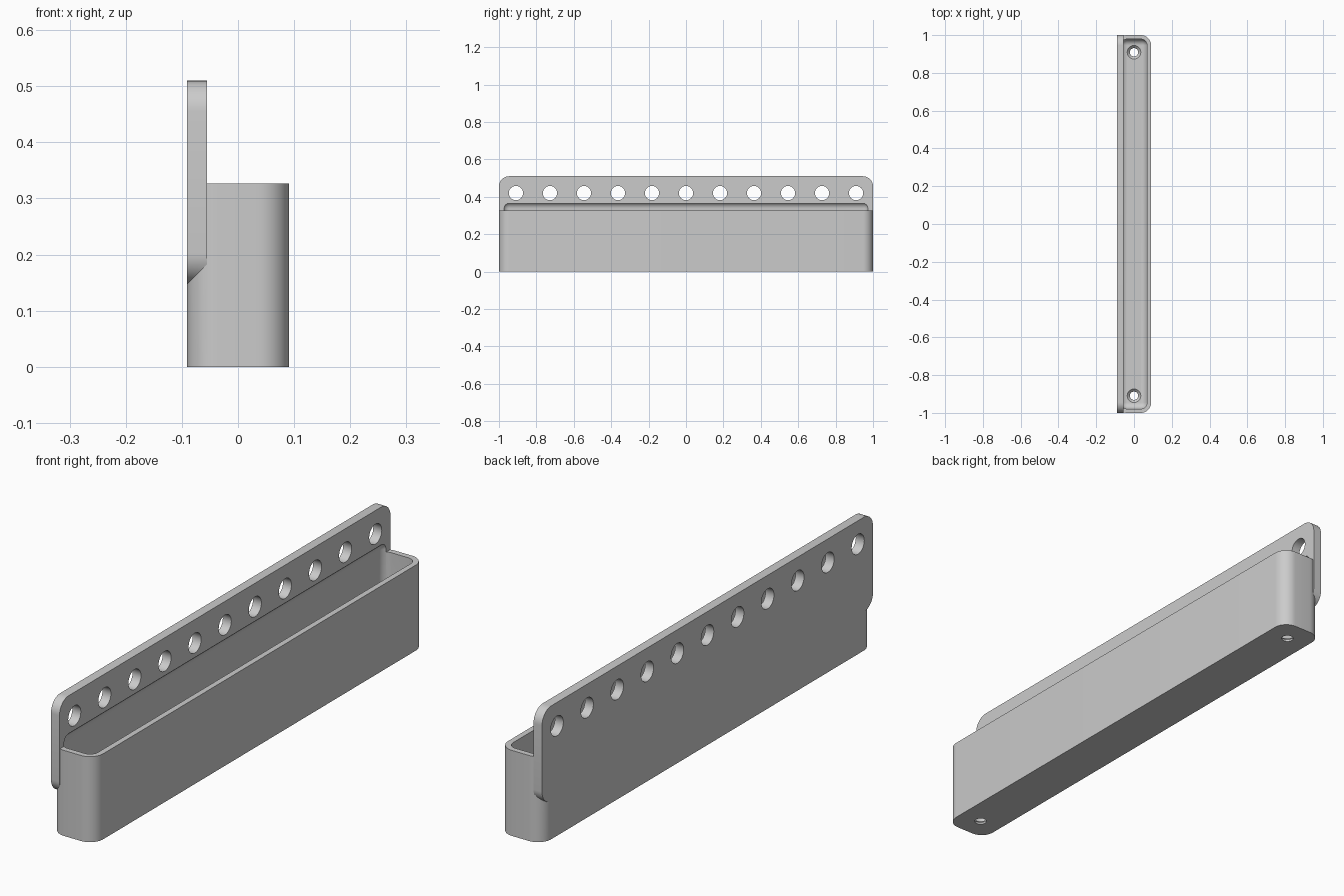
import bpy, bmesh
from math import radians
from mathutils import Matrix, Vector

if "Cube" in bpy.data.objects:
    bpy.data.objects.remove(bpy.data.objects["Cube"])

HALF_W = 0.091    # half depth across x
WALL = 0.0215
PLATE = 0.036     # back plate thickness
RADIUS = 0.055
PITCH = 2 / 11    # hole spacing

grey = bpy.data.materials.new("light grey")
grey.use_nodes = True
grey.diffuse_color = (0.6, 0.6, 0.6, 1)
grey.node_tree.nodes["Principled BSDF"].inputs["Base Color"].default_value = (0.6, 0.6, 0.6, 1)


def finish(name, bm):
    mesh = bpy.data.meshes.new(name)
    bm.to_mesh(mesh)
    bm.free()
    mesh.materials.append(grey)
    obj = bpy.data.objects.new(name, mesh)
    bpy.context.collection.objects.link(obj)
    return obj


def rounded_box(name, low, high, radius, axis=None):
    """Box with edges along one axis rounded, or all edges when axis is None."""
    low, high = Vector(low), Vector(high)
    bm = bmesh.new()
    bmesh.ops.create_cube(bm, size=1, matrix=Matrix.Translation((low + high) / 2)
                          @ Matrix.Diagonal((*(high - low), 1)))
    edges = [e for e in bm.edges if axis is None
             or abs((e.verts[0].co - e.verts[1].co)[axis]) > 1e-4]
    bmesh.ops.bevel(bm, geom=edges, offset=radius, segments=10, profile=0.5, affect='EDGES')
    return finish(name, bm)


def cone(bm, r1, r2, depth, matrix):
    bmesh.ops.create_cone(bm, cap_ends=True, segments=40, radius1=r1, radius2=r2,
                          depth=depth, matrix=matrix)


def combine(target, other, operation):
    mod = target.modifiers.new(operation.title(), 'BOOLEAN')
    mod.operation, mod.object, mod.solver = operation, other, 'EXACT'
    bpy.context.view_layer.objects.active = target
    bpy.ops.object.modifier_apply(modifier=mod.name)
    bpy.data.objects.remove(other)


# Bin body and mounting plate with rounded corners
bin_body = rounded_box("wall_bin", (-HALF_W, -1, 0), (HALF_W, 1, 0.327), RADIUS, 2)
plate = rounded_box("back_plate", (-HALF_W, -1, 0.147), (PLATE - HALF_W, 1, 0.51), RADIUS, 0)
combine(bin_body, plate, 'UNION')

# Rounded cavity, which also scoops into the plate
inner = HALF_W - WALL
cavity = rounded_box("cavity", (-inner, WALL - 1, WALL), (inner, 1 - WALL, 0.371), RADIUS - WALL)
combine(bin_body, cavity, 'DIFFERENCE')

# Row of mounting holes through the plate
bm = bmesh.new()
for i in range(-5, 6):
    cone(bm, 0.038, 0.038, 0.1, Matrix.Translation((PLATE / 2 - HALF_W, i * PITCH, 0.42))
         @ Matrix.Rotation(radians(90), 4, 'Y'))
combine(bin_body, finish("plate_holes", bm), 'DIFFERENCE')

# Countersunk screw holes in the floor
for y in (-5 * PITCH, 5 * PITCH):
    bm = bmesh.new()
    cone(bm, 0.022, 0.022, 0.1, Matrix.Translation((0, y, 0)))
    combine(bin_body, finish("screw_hole", bm), 'DIFFERENCE')
    bm = bmesh.new()
    cone(bm, 0.02, 0.038, 0.018, Matrix.Translation((0, y, 0.0145)))
    combine(bin_body, finish("countersink", bm), 'DIFFERENCE')

# Smooth curved faces, keep sharp edges
bpy.ops.object.select_all(action='DESELECT')
bin_body.select_set(True)
bpy.context.view_layer.objects.active = bin_body
bpy.ops.object.shade_smooth_by_angle(angle=radians(30))
